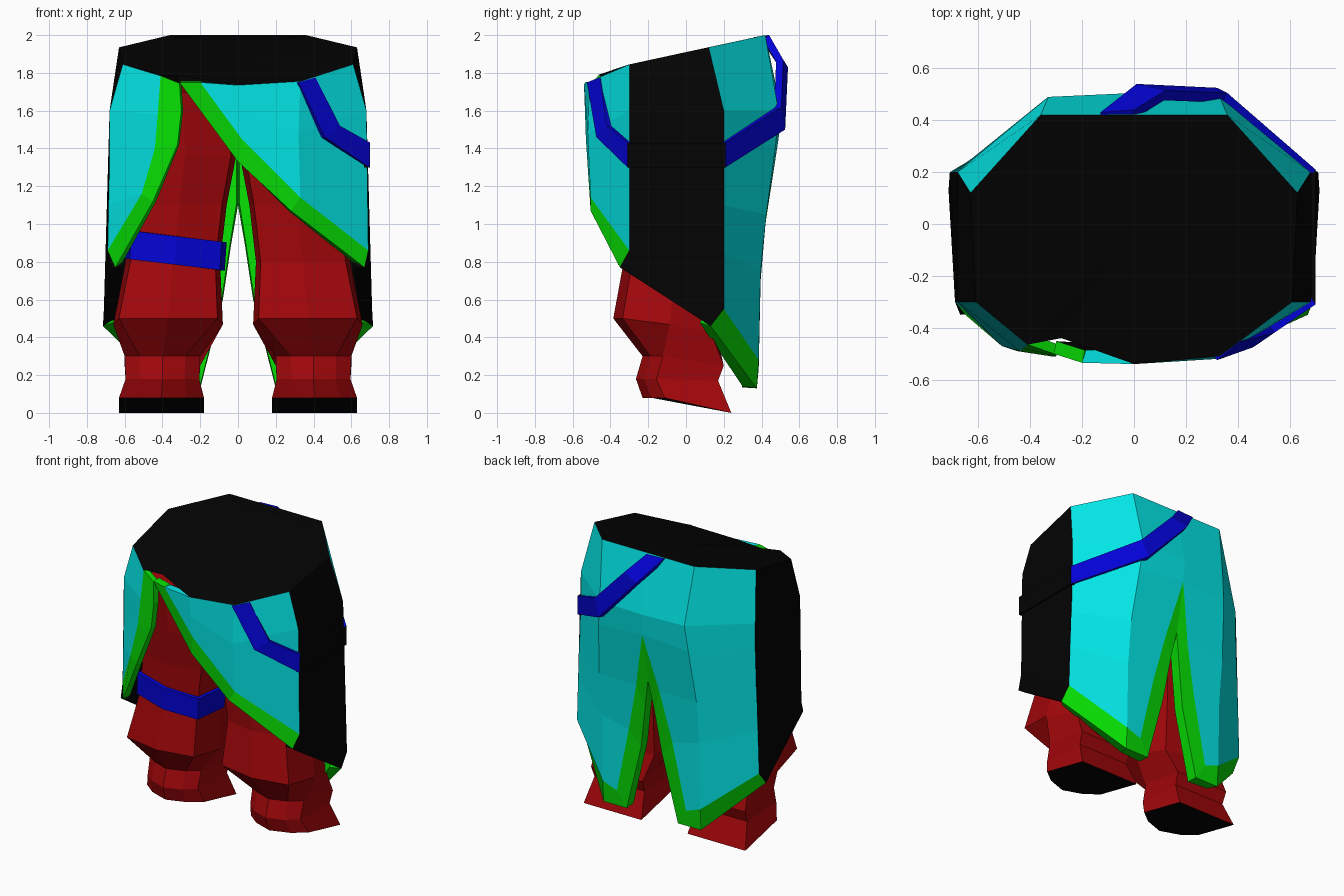
import bpy, bmesh
from mathutils import Vector

if "Cube" in bpy.data.objects:
    bpy.data.objects.remove(bpy.data.objects["Cube"])

def material(name, rgb):
    m = bpy.data.materials.new(name)
    m.diffuse_color = (*rgb, 1)
    m.use_nodes = True
    m.node_tree.nodes["Principled BSDF"].inputs["Base Color"].default_value = m.diffuse_color
    return m

RED = material("red", (0.36, 0.002, 0.003))
CYAN = material("cyan", (0.001, 0.8, 0.8))
GREEN = material("green", (0.002, 0.72, 0.001))
BLUE = material("blue", (0.001, 0.001, 0.68))
BLACK = material("black", (0.001, 0.001, 0.001))

def finish(name, bm, mats):
    me = bpy.data.meshes.new(name)
    bm.to_mesh(me)
    bm.free()
    for m in mats:
        me.materials.append(m)
    ob = bpy.data.objects.new(name, me)
    bpy.context.collection.objects.link(ob)
    return ob

def grid(bm, rows, closed=False):
    vs = [[bm.verts.new(p) for p in r] for r in rows]
    n = len(rows[0])
    for a, b in zip(vs, vs[1:]):
        for i in range(n if closed else n - 1):
            j = (i + 1) % n
            bm.faces.new((a[i], a[j], b[j], b[i]))
    return vs

def panel(name, rows, mat, inner=BLACK, rim=None, thick=0.06):
    """Cloth sheet through rows of points, thickened inwards."""
    bm = bmesh.new()
    grid(bm, rows)
    bmesh.ops.remove_doubles(bm, verts=bm.verts, dist=0.001)
    bm.normal_update()
    out = sum(f.calc_area() * f.normal.dot(f.calc_center_median() * Vector((1, 1, 0)))
              for f in bm.faces)
    if out < 0:
        bmesh.ops.reverse_faces(bm, faces=bm.faces)
    ob = finish(name, bm, [mat, inner, rim or mat])
    s = ob.modifiers.new("thickness", 'SOLIDIFY')
    s.thickness, s.offset = thick, -1
    s.material_offset, s.material_offset_rim = 1, 2

def flip(rows, side):
    return [[(x * side, y, z) for x, y, z in r] for r in rows]

# Sloping black top, notched where the front flaps meet
bm = bmesh.new()
rim = [(0, -.54, 1.735), (.33, -.51, 1.755), (.61, -.3, 1.845), (.63, .12, 1.935),
       (.36, .42, 2), (-.36, .42, 2), (-.63, .12, 1.935), (-.61, -.3, 1.845),
       (-.41, -.465, 1.79), (-.28, -.44, 1.78)]
vs = [bm.verts.new(p) for p in rim]
c = bm.verts.new((0, 0, 1.91))
for i, v in enumerate(vs):
    bm.faces.new((c, v, vs[(i + 1) % len(vs)]))
finish("waist_top", bm, [BLACK])

# Wide front flap, crossing over to the right, with its hem
flap = [[(-.2, -.535, 1.75), (0, -.54, 1.735), (.33, -.51, 1.755), (.61, -.3, 1.845)],
        [(-.2, -.535, 1.75), (0, -.535, 1.6), (.32, -.52, 1.48), (.68, -.3, 1.6)],
        [(-.2, -.535, 1.75), (.02, -.53, 1.45), (.33, -.505, 1.14), (.69, -.3, .86)]]
hem = [(-.31, -.5, 1.75), (0, -.52, 1.33), (.28, -.505, 1.07), (.67, -.35, .77)]
panel("front_flap_wide", flap, CYAN, thick=.05)
panel("front_flap_wide_hem", [flap[-1], hem], GREEN, thick=.05)

# Narrow front flap on the left with its hem
side = [(-.61, -.3, 1.845), (-.68, -.3, 1.6), (-.68, -.3, 1.3), (-.685, -.3, 1.1), (-.69, -.3, .86)]
edge = [(-.41, -.465, 1.785), (-.425, -.48, 1.58), (-.44, -.49, 1.4), (-.51, -.47, 1.16), (-.69, -.3, .86)]
hem = [(-.31, -.5, 1.745), (-.3, -.51, 1.6), (-.32, -.51, 1.42), (-.45, -.49, 1.12), (-.65, -.35, .77)]
panel("front_flap_narrow", [side, edge], CYAN, rim=BLACK)
panel("front_flap_narrow_hem", [edge, hem], GREEN, thick=.04)

# Black side panels and split coat tails, both sides
side_panel = [[(.61, -.3, 1.845), (.68, -.3, 1.6), (.69, -.3, .86), (.67, -.35, .77)],
              [(.63, .12, 1.935), (.68, .2, 1.6), (.71, .2, .55), (.715, .13, .46)]]
tail = [[(0, .42, 2), (0, .505, 1.6), (0, .49, 1.45), (.09, .425, 1.05), (.17, .395, .7), (.27, .385, .24)],
        [(.36, .42, 2), (.33, .49, 1.6), (.35, .475, 1.42), (.38, .425, 1.05), (.38, .395, .75), (.38, .385, .28)],
        [(.63, .12, 1.935), (.68, .2, 1.6), (.68, .2, 1.42), (.69, .2, 1.1), (.7, .2, .85), (.71, .2, .55)]]
tail_edge = tail[0][2:] + [tail[1][-1], tail[2][-1]]
tail_hem = [(0, .425, 1.1), (.035, .405, .9), (.08, .385, .6), (.2, .375, .13), (.38, .375, .13), (.715, .13, .46)]
for s, label in ((1, "right"), (-1, "left")):
    panel("side_panel_" + label, flip(side_panel, s), BLACK)
    panel("coat_tail_" + label, flip(tail, s), CYAN, rim=BLACK)
    panel("coat_tail_hem_" + label, flip([tail_edge, tail_hem], s), GREEN, GREEN, thick=.08)

# Slanted strap: front, dark side stretch, back
panel("strap_front", [[(.41, -.455, 1.775), (.54, -.42, 1.52), (.7, -.31, 1.43)],
                      [(.32, -.525, 1.75), (.46, -.475, 1.46), (.695, -.31, 1.3)]], BLUE, BLUE, thick=.03)
panel("strap_side", [[(.7, -.31, 1.43), (.7, .21, 1.43)],
                     [(.7, -.31, 1.3), (.7, .21, 1.3)]], BLACK, thick=.04)
panel("strap_back", [[(.7, .21, 1.43), (.36, .505, 1.62), (.12, .515, 1.87), (0, .44, 2)],
                     [(.7, .21, 1.3), (.32, .525, 1.5), (.01, .54, 1.83), (-.13, .43, 2)]], BLUE, BLUE, thick=.04)

# Legs: eight-sided rings (centre x, half width, front y, back y, front z, back z)
OCT = [(0, -1), (.9, -.82), (1, .1), (.75, .9), (0, 1), (-.75, .9), (-1, .1), (-.9, -.82)]
FOOT = [(0, -1), (.6, -.8), (1, -.5), (1, 1), (0, 1), (-1, 1), (-1, -.5), (-.6, -.8)]

def ring(s, shape, cx, hw, yf, yb, zf, zb, tilt=0):
    return [(s * (cx + hw * u), (yf + yb) / 2 + (yb - yf) / 2 * v,
             zf + (zb - zf) * max(0, (v + .5) / 1.5) + tilt * hw * u) for u, v in shape]

LEG = [(FOOT, .405, .225, -.23, .24, .08, 0), (FOOT, .4, .195, -.265, .17, .18, .17),
       (FOOT, .4, .2, -.23, .2, .3, .25), (OCT, .37, .29, -.385, .16, .5, .42),
       (OCT, .345, .25, -.33, .17, .8, .8), (OCT, .31, .25, -.34, .22, 1.1, 1.1),
       (OCT, .28, .27, -.38, .3, 1.36, 1.36), (OCT, .29, .25, -.41, .3, 1.7, 1.75)]

for s, label in ((1, "right"), (-1, "left")):
    bm = bmesh.new()
    loops = grid(bm, [ring(s, *r) for r in LEG], closed=True)
    bm.faces.new(loops[0]).material_index = 1
    bm.faces.new(loops[-1])
    bmesh.ops.recalc_face_normals(bm, faces=bm.faces)
    finish("leg_" + label, bm, [RED, BLACK])

# Band around the front of the left thigh
band = [ring(-1, OCT, .335, .265, -.36, .2, .785, .785, .12),
        ring(-1, OCT, .325, .265, -.365, .22, .935, .935, .12)]
panel("thigh_band", [r[6:] + r[:3] for r in band], BLUE, BLUE, thick=.03)
